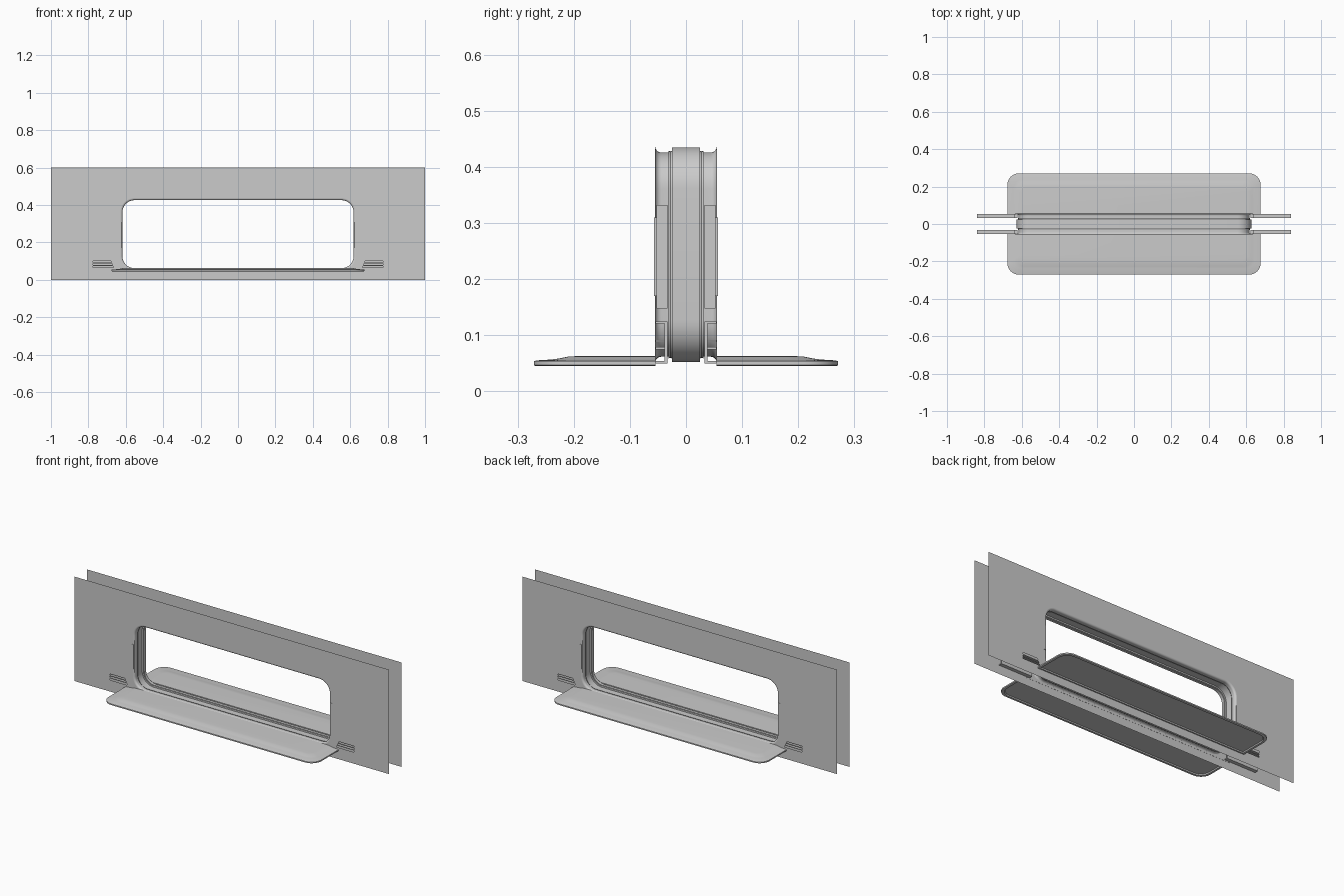
import bpy, bmesh, math
from mathutils import Vector

if "Cube" in bpy.data.objects:
    bpy.data.objects.remove(bpy.data.objects["Cube"])

WALL_Y = 0.055


def finish(name, bm, angle=35):
    me = bpy.data.meshes.new(name)
    bm.to_mesh(me)
    bm.free()
    ob = bpy.data.objects.new(name, me)
    bpy.context.collection.objects.link(ob)
    bpy.ops.object.select_all(action='DESELECT')
    ob.select_set(True)
    bpy.context.view_layer.objects.active = ob
    bpy.ops.object.shade_smooth_by_angle(angle=math.radians(angle))
    return ob


def box(name, x0, x1, y0, y1, z0, z1):
    bm = bmesh.new()
    bmesh.ops.create_cube(bm, size=1)
    for v in bm.verts:
        v.co = Vector(((x0 + x1) / 2 + v.co.x * (x1 - x0),
                       (y0 + y1) / 2 + v.co.y * (y1 - y0),
                       (z0 + z1) / 2 + v.co.z * (z1 - z0)))
    return finish(name, bm)


def rounded_rect(x0, x1, z0, z1, r, n=10):
    pts = []
    for k, (cx, cz) in enumerate([(x1 - r, z1 - r), (x0 + r, z1 - r),
                                  (x0 + r, z0 + r), (x1 - r, z0 + r)]):
        for i in range(n + 1):
            a = math.pi / 2 * (k + i / n)
            pts.append((cx + r * math.cos(a), cz + r * math.sin(a)))
    return pts


def opening(off):
    return rounded_rect(-0.618 - off, 0.618 + off, 0.062 - off, 0.426 + off, 0.065 + off)


def loft(bm, rings, closed=True):
    loops = [[bm.verts.new(p) for p in ring] for ring in rings]
    for a, b in zip(loops, loops[1:]):
        n = len(a)
        for i in range(n):
            bm.faces.new((a[i], a[(i + 1) % n], b[(i + 1) % n], b[i]))
    return loops


def wall(name, s):
    # thin sheet with the window opening and a vent slot at each side
    bm = bmesh.new()
    loops = [[(-1, 0), (1, 0), (1, 0.6), (-1, 0.6)], opening(0.011)]
    for m in (-1, 1):
        loops.append([(m * 0.665, 0.066), (m * 0.775, 0.066),
                      (m * 0.775, 0.101), (m * 0.68, 0.101)])
    edges = []
    for lp in loops:
        vs = [bm.verts.new((x, s * WALL_Y, z)) for x, z in lp]
        edges += [bm.edges.new((vs[i - 1], vs[i])) for i in range(len(vs))]
    bmesh.ops.triangle_fill(bm, use_beauty=True, edges=edges, normal=(0, s, 0))
    for f in bm.faces:
        f.normal_update()
        if f.normal.y * s < 0:
            f.normal_flip()
    return finish(name, bm)


def lining(name, profile):
    # sweep a (y, offset) profile round the opening
    bm = bmesh.new()
    loft(bm, [[(x, y, z) for x, z in opening(o)] for y, o in profile])
    # face the surface towards the middle of the opening
    bm.normal_update()
    if sum(f.normal.dot(Vector((0, f.calc_center_median().y, 0.24))
                        - f.calc_center_median()) for f in bm.faces) < 0:
        bmesh.ops.reverse_faces(bm, faces=bm.faces[:])
    return finish(name, bm)


def shelf(name, s):
    # tray with rounded outer corners and a raised, softly stepped top
    def outline(inset, z, back=0.0):
        w, d, r = 0.677 - inset, 0.271 - inset, 0.062
        r = max(r - inset * 0.4, 0.03)
        y0 = WALL_Y - 0.001 + back
        pts = [(w, y0)]
        for cx, a0 in ((w - r, 0), (-w + r, math.pi / 2)):
            for i in range(11):
                a = a0 + math.pi / 2 * i / 10
                pts.append((cx + r * math.cos(a), d - r + r * math.sin(a)))
        pts.append((-w, y0))
        return [(x, s * y, z) for x, y in pts]
    bm = bmesh.new()
    rings = [outline(0.016, 0.052, 0.01), outline(0.013, 0.046, 0.007), outline(0.004, 0.045),
             outline(0, 0.047), outline(0, 0.054), outline(0.006, 0.0555),
             outline(0.032, 0.057), outline(0.045, 0.059),
             outline(0.06, 0.062), outline(0.075, 0.063)]
    loops = loft(bm, rings)
    bm.faces.new(loops[0])
    bm.faces.new(loops[-1])
    bmesh.ops.recalc_face_normals(bm, faces=bm.faces[:])
    return finish(name, bm)


# recessed central frame band
lining("center_frame", [(-0.025, 0.001), (-0.025, 0.009), (0.025, 0.009), (0.025, 0.001)])

for s, side in ((-1, "front"), (1, "back")):
    wall(side + "_wall", s)
    # curved flare from wall sheet to reveal
    flare = [(s * (WALL_Y - 0.011 * (1 - math.cos(t))), 0.011 * (1 - math.sin(t)))
             for t in [math.pi / 2 * i / 6 for i in range(7)]]
    lining(side + "_reveal", flare + [(s * 0.031, 0.0), (s * 0.031, 0.005)])
    lining(side + "_seal", [(s * 0.031, 0.003), (s * 0.028, 0.002), (s * 0.025, 0.003)])
    shelf(side + "_shelf", s)

    for m, hand in ((-1, "left"), (1, "right")):
        def part(name, x0, x1, y0, y1, z0, z1):
            xs, ys = sorted((m * x0, m * x1)), sorted((s * y0, s * y1))
            box(f"{side}_{hand}_{name}", *xs, *ys, z0, z1)
        # latch housing beside the jamb with its visible cover
        part("latch_housing", 0.622, 0.64, 0.033, 0.053, 0.148, 0.332)
        part("latch_cover", 0.624, 0.637, 0.05, 0.057, 0.17, 0.31)
        # vent pocket behind the slot, with slats
        part("vent_pocket", 0.64, 0.84, 0.033, 0.038, 0.05, 0.125)
        part("vent_top", 0.64, 0.84, 0.038, 0.054, 0.121, 0.125)
        part("vent_bottom", 0.64, 0.84, 0.038, 0.054, 0.05, 0.054)
        part("vent_slat_upper", 0.66, 0.78, 0.038, 0.054, 0.088, 0.092)
        part("vent_slat_lower", 0.66, 0.78, 0.038, 0.054, 0.075, 0.079)
